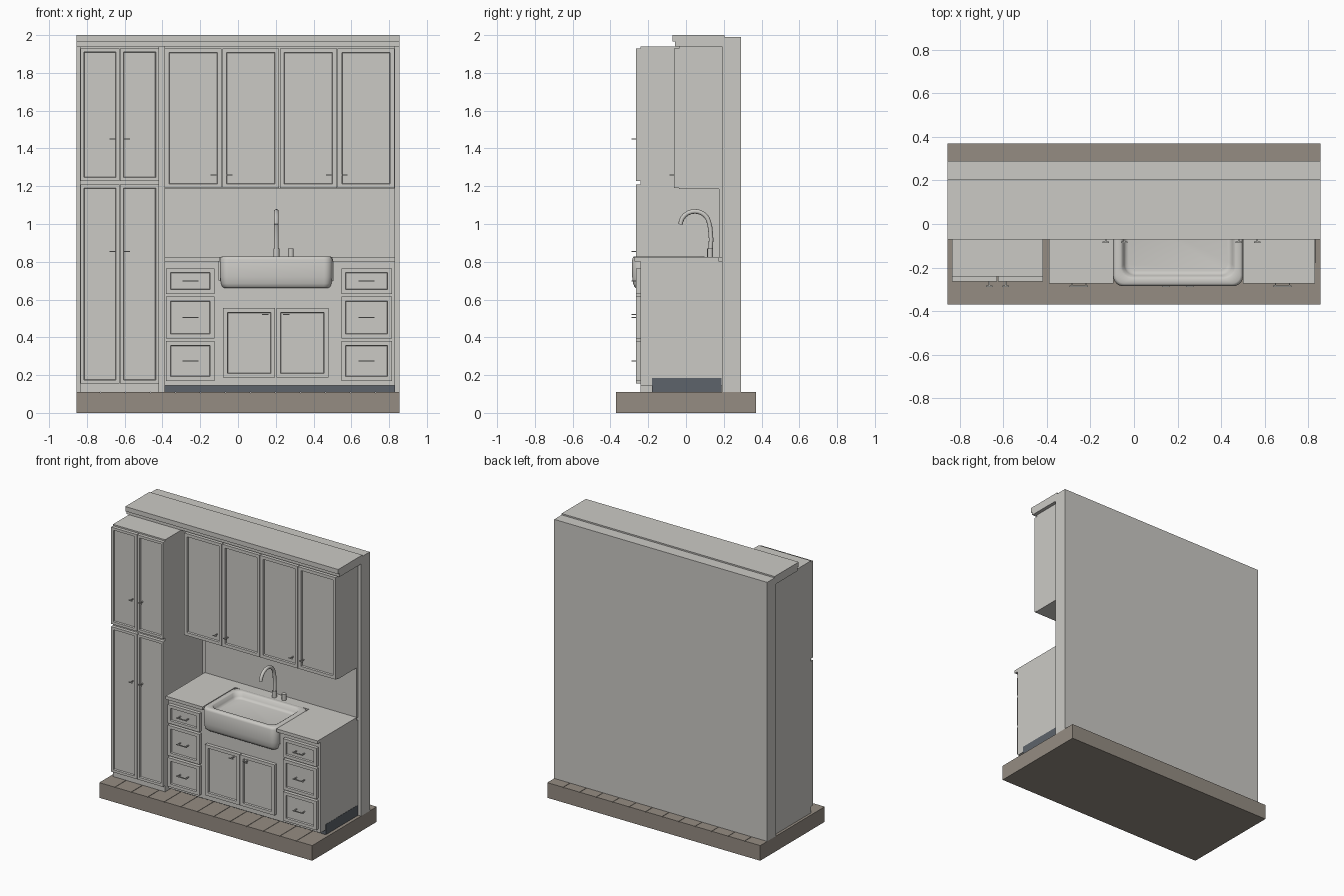
import bpy, bmesh, math
from mathutils import Vector

if "Cube" in bpy.data.objects:
    bpy.data.objects.remove(bpy.data.objects["Cube"])


def material(name, rgb):
    m = bpy.data.materials.new(name)
    m.use_nodes = True
    col = (*rgb, 1)
    m.diffuse_color = col
    m.node_tree.nodes["Principled BSDF"].inputs["Base Color"].default_value = col
    return m


GREY = material("warm_light_grey", (0.60, 0.59, 0.56))
WOOD = material("floor_taupe", (0.30, 0.265, 0.225))
SLATE = material("toe_kick_slate", (0.11, 0.125, 0.145))


def finish(name, bm, mat, smooth=False):
    bmesh.ops.recalc_face_normals(bm, faces=bm.faces)
    me = bpy.data.meshes.new(name)
    bm.to_mesh(me)
    bm.free()
    me.materials.append(mat)
    ob = bpy.data.objects.new(name, me)
    bpy.context.collection.objects.link(ob)
    if smooth:
        bpy.ops.object.select_all(action="DESELECT")
        ob.select_set(True)
        bpy.context.view_layer.objects.active = ob
        bpy.ops.object.shade_smooth_by_angle(angle=math.radians(50))
    return ob


def add_box(bm, xs, ys, zs):
    verts = bmesh.ops.create_cube(bm, size=1)["verts"]
    for v in verts:
        v.co = Vector((a[0] + (c + 0.5) * (a[1] - a[0])) for a, c in zip((xs, ys, zs), v.co))
    return verts


def box(name, xs, ys, zs, mat=GREY):
    bm = bmesh.new()
    add_box(bm, xs, ys, zs)
    return finish(name, bm, mat)


def panel_front(name, xs, zs, back, thick=0.025, stile=0.032):
    """Door or drawer front with a recessed middle panel."""
    bm = bmesh.new()
    add_box(bm, xs, (back - thick, back), zs)
    bm.normal_update()
    face = min(bm.faces, key=lambda f: f.calc_center_median().y)
    bmesh.ops.inset_region(bm, faces=[face], thickness=stile)
    bmesh.ops.inset_region(bm, faces=[face], thickness=0.004, depth=-0.012)
    return finish(name, bm, GREY)


def handle(name, x, z, y, width):
    """Horizontal bar pull standing off the front on posts."""
    bm = bmesh.new()
    add_box(bm, (x - width / 2, x + width / 2), (y - 0.024, y - 0.018), (z - 0.003, z + 0.003))
    posts = (-0.38, 0.38) if width > 0.05 else (0,)
    for p in posts:
        px = x + p * width
        add_box(bm, (px - 0.003, px + 0.003), (y - 0.019, y + 0.013), (z - 0.003, z + 0.003))
    return finish(name, bm, GREY)


def cylinder(name, x, y, z0, z1, r):
    bm = bmesh.new()
    bmesh.ops.create_cone(bm, cap_ends=True, segments=20, radius1=r, radius2=r, depth=z1 - z0)
    bmesh.ops.translate(bm, verts=bm.verts, vec=(x, y, (z0 + z1) / 2))
    return finish(name, bm, GREY, True)


# Floor slab with planks separated by thin grooves
box("floor_slab", (-0.855, 0.855), (-0.37, 0.37), (0, 0.106), WOOD)
bm = bmesh.new()
STEP = 0.1325
edges = [-0.855] + [-0.73 + STEP * i for i in range(12)] + [0.855]
for a, b in zip(edges, edges[1:]):
    add_box(bm, (a + 0.0015 * (a > -0.85), b - 0.0015 * (b < 0.85)), (-0.37, 0.37), (0.106, 0.11))
finish("floor_planks", bm, WOOD)

# Wall, backsplash and crown moulding
box("wall", (-0.855, 0.855), (0.19, 0.29), (0.11, 1.99))
box("backsplash", (-0.39, 0.83), (0.176, 0.19), (0.82, 1.19))
box("crown_lower", (-0.855, 0.855), (-0.057, 0.205), (1.94, 1.966))
box("crown_upper", (-0.855, 0.855), (-0.072, 0.205), (1.966, 2.0))

# Tall pantry cabinet with two pairs of doors
box("pantry_body", (-0.836, -0.417), (-0.24, 0.19), (0.11, 1.94))
for level, zs, hz in (("lower", (0.155, 1.208), 0.855), ("upper", (1.228, 1.93), 1.45)):
    for side, s in (("right", -1), ("left", 1)):
        xs = sorted((-0.626 + s * 0.002, -0.626 + s * 0.209))
        panel_front(f"pantry_{level}_{side}_door", xs, zs, -0.24, 0.024, 0.026)
        handle(f"pantry_{level}_{side}_handle", -0.626 + s * 0.038, hz, -0.264, 0.03)

# Wall cabinets with four doors
box("wall_cabinet_body", (-0.39, 0.83), (-0.038, 0.19), (1.185, 1.94))
W = 0.305
for i in range(4):
    x0 = -0.39 + W * i
    panel_front(f"wall_cabinet_door_{i + 1}", (x0 + 0.002, x0 + W - 0.002), (1.19, 1.93), -0.038)
    handle(f"wall_cabinet_handle_{i + 1}", x0 + (0.04 if i % 2 else W - 0.045), 1.26, -0.063, 0.03)

# Base cabinets, lower in the middle to take the sink
box("base_right_body", (-0.39, -0.1), (-0.24, 0.19), (0.145, 0.802))
box("base_sink_body", (-0.1, 0.505), (-0.24, 0.19), (0.145, 0.70))
box("base_left_body", (0.505, 0.83), (-0.24, 0.19), (0.145, 0.802))
box("toe_kick", (-0.389, 0.8315), (-0.18, 0.188), (0.11, 0.185), SLATE)

# Drawer stacks
for side, xs in (("right", (-0.38, -0.125)), ("left", (0.547, 0.815))):
    for i, (z0, z1) in enumerate(((0.17, 0.38), (0.395, 0.615), (0.63, 0.765))):
        panel_front(f"drawer_{side}_{i + 1}", (xs[0], xs[1]), (z0, z1), -0.24)
        handle(f"drawer_{side}_handle_{i + 1}", sum(xs) / 2, (z0 + z1) / 2, -0.265, 0.085)

# Doors under the sink
for side, s in (("right", -1), ("left", 1)):
    xs = sorted((0.2 + s * 0.003, 0.2 + s * 0.279))
    panel_front(f"sink_{side}_door", xs, (0.187, 0.555), -0.24)
    handle(f"sink_{side}_handle", 0.2 + s * 0.055, 0.52, -0.265, 0.035)

# Counter around the sink
box("counter_right", (-0.39, -0.094), (-0.272, 0.176), (0.802, 0.825))
box("counter_left", (0.499, 0.83), (-0.272, 0.176), (0.802, 0.825))
box("counter_back", (-0.094, 0.499), (0.1, 0.176), (0.70, 0.825))


# Apron sink lofted through rounded rectangles
def ring(bm, inset, z, radius):
    x0, x1, y0, y1 = -0.095 + inset, 0.5 - inset, -0.285 + inset, 0.105 - inset
    corners = ((x1, y1, -1, -1), (x0, y1, 1, -1), (x0, y0, 1, 1), (x1, y0, -1, 1))
    out = []
    for q, (cx, cy, sx, sy) in enumerate(corners):
        for k in range(7):
            a = math.pi / 2 * (q + k / 6)
            out.append(bm.verts.new((cx + radius * (sx + math.cos(a)),
                                     cy + radius * (sy + math.sin(a)), z)))
    return out


bm = bmesh.new()
profile = ((0.022, 0.66, 0.03), (0.012, 0.668, 0.035), (0.005, 0.685, 0.04), (0, 0.72, 0.045),
           (0, 0.812, 0.045), (0.004, 0.824, 0.045), (0.012, 0.829, 0.04), (0.034, 0.829, 0.05),
           (0.042, 0.824, 0.05), (0.05, 0.80, 0.05), (0.058, 0.788, 0.045), (0.07, 0.785, 0.04))
rings = [ring(bm, *p) for p in profile]
for lo, hi in zip(rings, rings[1:]):
    for i in range(len(lo)):
        j = (i + 1) % len(lo)
        bm.faces.new((lo[i], lo[j], hi[j], hi[i]))
bm.faces.new(rings[0])
bm.faces.new(rings[-1])
finish("apron_sink", bm, GREY, True)

# Gooseneck faucet swept along a path in the y-z plane
path = [(0.128, 0.825), (0.133, 0.92), (0.128, 0.98)]
path += [(0.047 + 0.076 * math.cos(a), 0.995 + 0.072 * math.sin(a))
         for a in (math.radians(d) for d in range(15, 166, 15))]
path += [(-0.028, 0.998)]
bm = bmesh.new()
loops = []
for i, (y, z) in enumerate(path):
    p, n = path[max(i - 1, 0)], path[min(i + 1, len(path) - 1)]
    t = Vector((0, n[0] - p[0], n[1] - p[1])).normalized()
    side = t.cross(Vector((1, 0, 0)))
    loops.append([bm.verts.new(Vector((0.203, y, z)) + 0.012 * (Vector((math.cos(a), 0, 0)) + side * math.sin(a)))
                  for a in (math.tau * k / 12 for k in range(12))])
for lo, hi in zip(loops, loops[1:]):
    for i in range(12):
        j = (i + 1) % 12
        bm.faces.new((lo[i], lo[j], hi[j], hi[i]))
bm.faces.new(loops[0])
bm.faces.new(loops[-1])
finish("faucet_neck", bm, GREY, True)
cylinder("faucet_base", 0.203, 0.128, 0.824, 0.87, 0.016)
cylinder("faucet_knob", 0.28, 0.128, 0.824, 0.87, 0.015)
